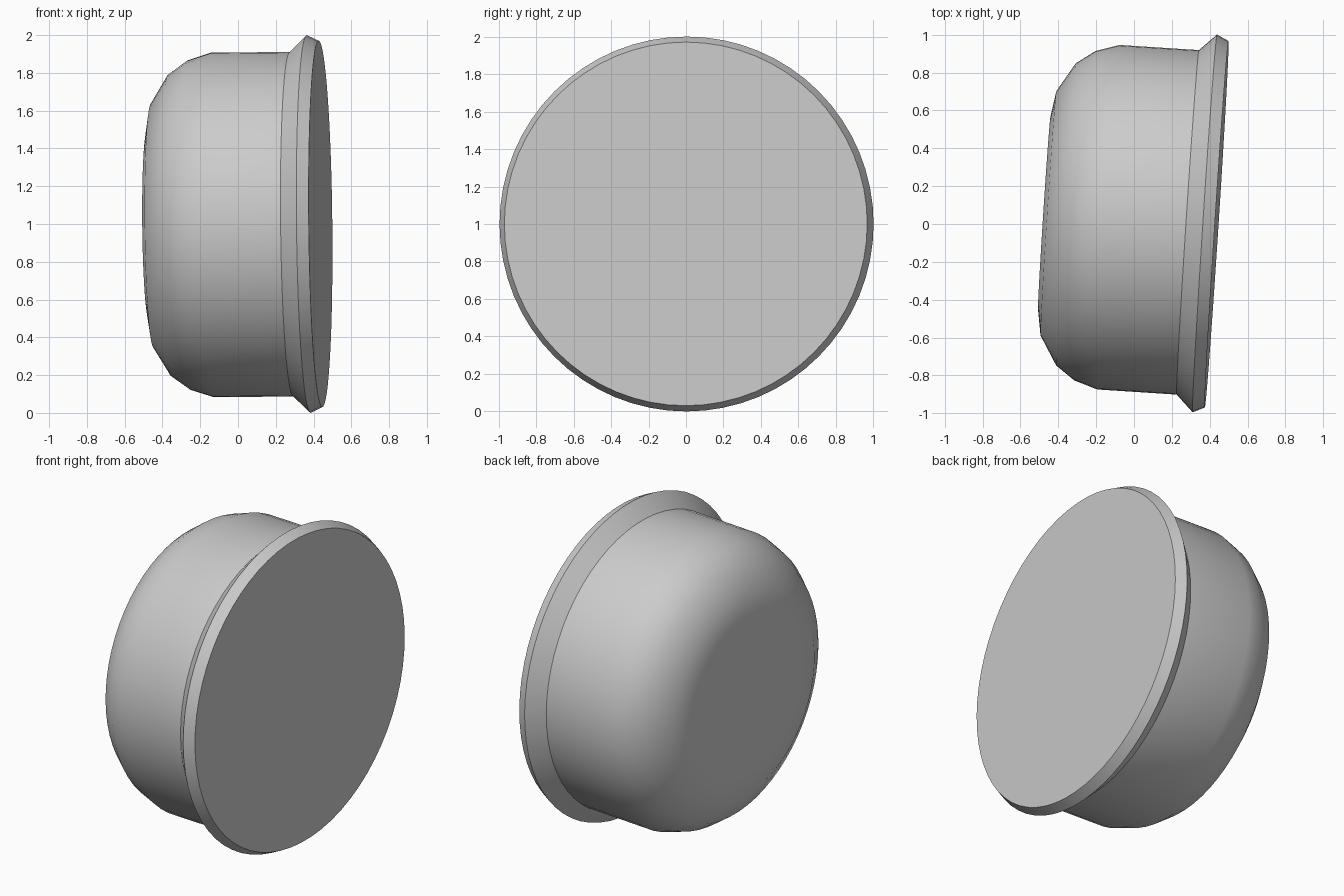
import bpy, bmesh, math
from mathutils import Matrix, Vector

cube = bpy.data.objects.get("Cube")
if cube:
    bpy.data.objects.remove(cube)

# Single grey material
grey = bpy.data.materials.new("light_grey")
grey.use_nodes = True
colour = (0.6, 0.6, 0.6, 1)
grey.diffuse_color = colour
grey.node_tree.nodes["Principled BSDF"].inputs["Base Color"].default_value = colour

# Profile (distance along axis from the rim, radius), front disc to domed back
PROFILE = [(0.063, 0), (0.063, 0.97), (0, 1.0), (-0.09, 0.912), (-0.51, 0.912),
           (-0.635, 0.872), (-0.735, 0.80), (-0.828, 0.647), (-0.85, 0.51), (-0.85, 0)]
SEGMENTS = 64

# Revolve the profile around the x axis
bm = bmesh.new()
verts = [bm.verts.new((x, 0, r)) for x, r in PROFILE]
edges = [bm.edges.new(pair) for pair in zip(verts, verts[1:])]
bmesh.ops.spin(bm, geom=verts + edges, cent=(0, 0, 0), axis=(1, 0, 0),
               angle=2 * math.pi, steps=SEGMENTS)
bmesh.ops.remove_doubles(bm, verts=bm.verts, dist=0.0005)
bmesh.ops.recalc_face_normals(bm, faces=bm.faces)

# Tilt the axis slightly, keeping the rim at the centre height
tilt = Vector((1, -0.0645, 0.0103)).to_track_quat('X', 'Z').to_matrix().to_4x4()
bm.transform(Matrix.Translation((0.374, 0.003, 1.0)) @ tilt)

mesh = bpy.data.meshes.new("flanged_dome")
bm.to_mesh(mesh)
bm.free()
mesh.materials.append(grey)
body = bpy.data.objects.new("flanged_dome", mesh)
bpy.context.collection.objects.link(body)

# Smooth shading with crisp rim edges
bpy.context.view_layer.objects.active = body
body.select_set(True)
bpy.ops.object.shade_smooth_by_angle(angle=math.radians(30))
